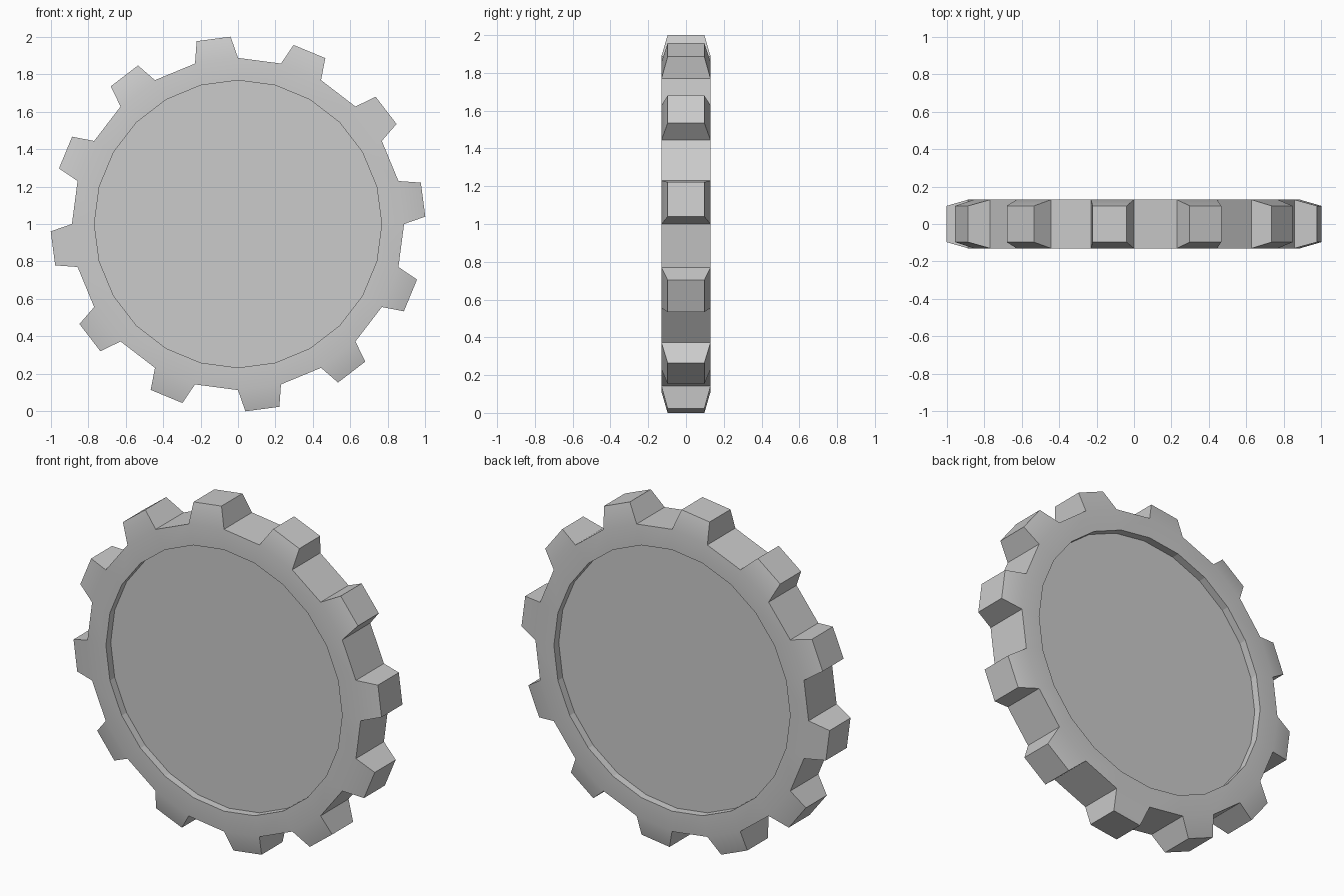
import bpy, bmesh, math
from mathutils import Vector, Matrix

if "Cube" in bpy.data.objects:
    bpy.data.objects.remove(bpy.data.objects["Cube"])

SIDES = 24
R_BODY, R_DISC, HALF_Y = 0.888, 0.768, 0.13
RECESS = 0.045
TIP_H, TIP_HALF_W, TIP_HALF_Y = 0.998, 0.0917, 0.097

bm = bmesh.new()

# Wheel body: 24-sided cylinder along y
bmesh.ops.create_cone(bm, cap_ends=True, segments=SIDES, radius1=R_BODY,
                      radius2=R_BODY, depth=2 * HALF_Y,
                      matrix=Matrix.Rotation(math.radians(90), 4, 'X'))
bm.normal_update()
caps = [f for f in bm.faces if len(f.verts) == SIDES]
sides = {}
for f in bm.faces:
    if len(f.verts) == 4:
        c = f.calc_center_median()
        k = math.floor(math.degrees(math.atan2(c.z, c.x)) % 360 / 15)
        sides[k] = f

# Teeth: every second side face is pulled out and tapered
teeth = [sides[k] for k in range(0, SIDES, 2)]
tips = bmesh.ops.extrude_discrete_faces(bm, faces=teeth)["faces"]
for f in tips:
    c = f.calc_center_median()
    radial = Vector((c.x, 0, c.z)).normalized()
    tangent = Vector((-radial.z, 0, radial.x))
    for v in f.verts:
        side = math.copysign(TIP_HALF_W, v.co.dot(tangent))
        y = math.copysign(TIP_HALF_Y, v.co.y)
        v.co = radial * TIP_H + tangent * side + Vector((0, y, 0))

# Recessed disc on front and back
bmesh.ops.inset_individual(bm, faces=caps, use_even_offset=True,
                           thickness=(R_BODY - R_DISC) * math.cos(math.pi / SIDES))
discs = bmesh.ops.extrude_discrete_faces(bm, faces=caps)["faces"]
for f in discs:
    for v in f.verts:
        v.co.y -= math.copysign(RECESS, v.co.y)

bmesh.ops.recalc_face_normals(bm, faces=bm.faces)
bmesh.ops.translate(bm, verts=bm.verts, vec=(0, 0, 1))
mesh = bpy.data.meshes.new("gear_wheel")
bm.to_mesh(mesh)
bm.free()
gear = bpy.data.objects.new("gear_wheel", mesh)
bpy.context.collection.objects.link(gear)

# Soft rim shading, crisp teeth and flat recess walls
bpy.context.view_layer.objects.active = gear
gear.select_set(True)
bpy.ops.object.shade_smooth_by_angle(angle=math.radians(20))
for p in mesh.polygons:
    if math.hypot(p.center.x, p.center.z - 1) < R_DISC:
        p.use_smooth = False
